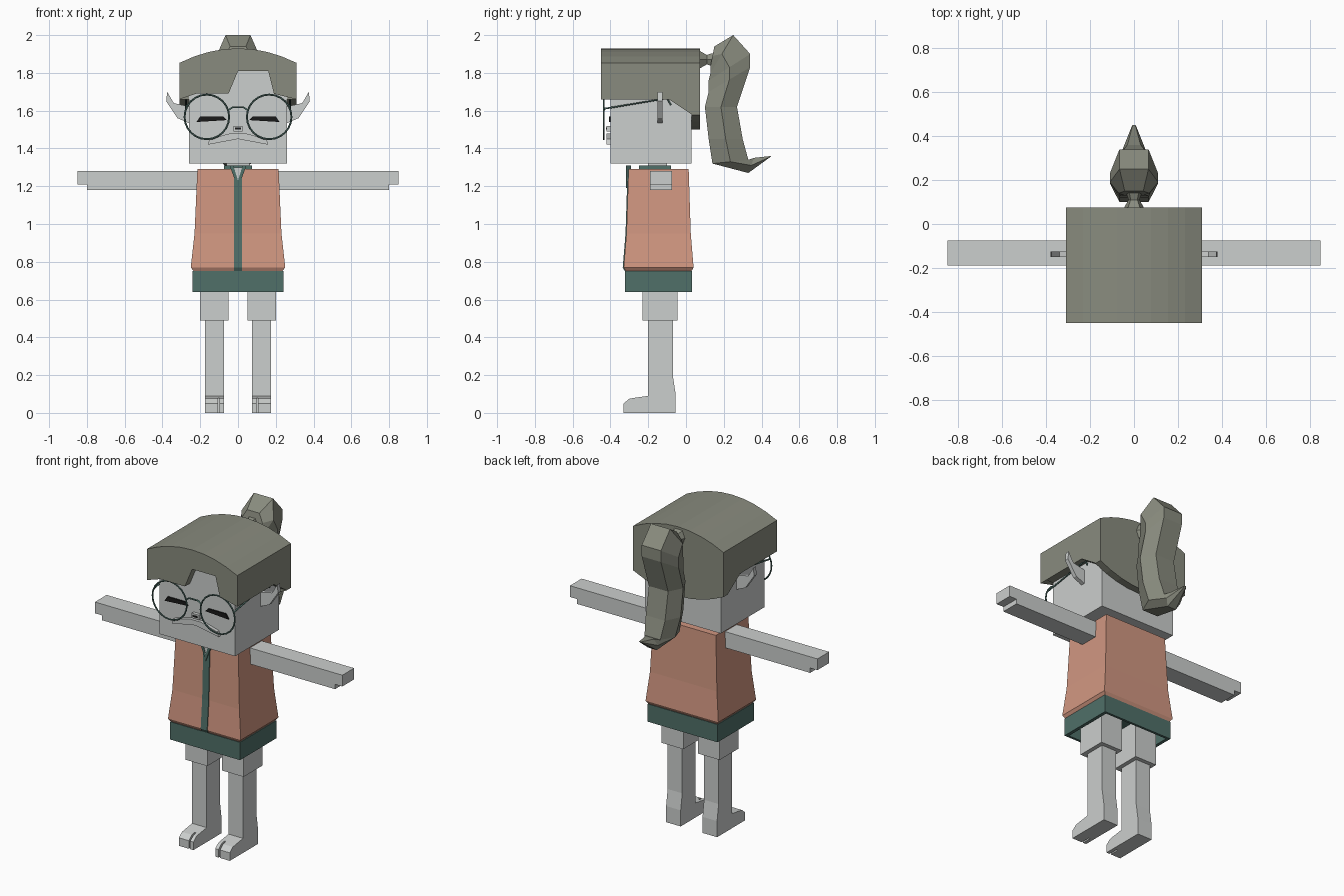
import bpy, bmesh, math
from mathutils import Vector

default_cube = bpy.data.objects.get("Cube")
if default_cube:
    bpy.data.objects.remove(default_cube, do_unlink=True)


def make_material(name, red, green, blue):
    colour = (red, green, blue, 1)
    material = bpy.data.materials.new(name)
    material.use_nodes = True
    material.diffuse_color = colour
    shader = material.node_tree.nodes["Principled BSDF"]
    shader.inputs["Base Color"].default_value = colour
    return material


skin = make_material("pale_grey", 0.6, 0.62, 0.61)
hair = make_material("grey_green", 0.25, 0.26, 0.21)
cloth = make_material("salmon", 0.64, 0.31, 0.22)
teal = make_material("dark_teal", 0.08, 0.16, 0.14)
black = make_material("black", 0.01, 0.01, 0.01)


def add_mirror(part):
    """Repeat a part made on the left side on the right side."""
    part.modifiers.new("Mirror", "MIRROR").use_axis[0] = True


def loft(name, rings, material, mirrored=False):
    """Join matching rings of points with faces and close both ends."""
    bm = bmesh.new()
    rows = [[bm.verts.new(point) for point in ring] for ring in rings]
    for lower, upper in zip(rows, rows[1:]):
        for i in range(len(lower)):
            bm.faces.new((lower[i - 1], lower[i], upper[i], upper[i - 1]))
    bm.faces.new(rows[0])
    bm.faces.new(rows[-1])
    bmesh.ops.recalc_face_normals(bm, faces=bm.faces)
    mesh = bpy.data.meshes.new(name)
    bm.to_mesh(mesh)
    bm.free()
    mesh.materials.append(material)
    part = bpy.data.objects.new(name, mesh)
    bpy.context.collection.objects.link(part)
    if mirrored:
        add_mirror(part)
    return part


def front_shape(name, outline, near, far, material, mirrored=False):
    """Extrude an outline drawn in x and z along y."""
    rings = [[(x, y, z) for x, z in outline] for y in (near, far)]
    return loft(name, rings, material, mirrored)


def side_shape(name, outline, inner, outer, material, mirrored=True):
    """Extrude an outline drawn in y and z along x."""
    rings = [[(x, y, z) for y, z in outline] for x in (inner, outer)]
    return loft(name, rings, material, mirrored)


def box(name, left, right, near, far, bottom, top, material, mirrored=False):
    outline = [(left, bottom), (right, bottom), (right, top), (left, top)]
    return front_shape(name, outline, near, far, material, mirrored)


def centred_box(name, half_width, near, far, bottom, top, material):
    return box(name, -half_width, half_width, near, far, bottom, top, material)


def wire(name, points, material, mirrored=False):
    """Thin round wire along a path."""
    curve = bpy.data.curves.new(name, "CURVE")
    curve.dimensions = "3D"
    curve.bevel_depth = wire_radius
    curve.bevel_resolution = 1
    spline = curve.splines.new("POLY")
    spline.points.add(len(points) - 1)
    for target, point in zip(spline.points, points):
        target.co = (*point, 1)
    curve.materials.append(material)
    part = bpy.data.objects.new(name, curve)
    bpy.context.collection.objects.link(part)
    bpy.ops.object.select_all(action="DESELECT")
    part.select_set(True)
    bpy.context.view_layer.objects.active = part
    bpy.ops.object.convert(target="MESH")
    if mirrored:
        add_mirror(bpy.context.object)


# Shared landmarks
face_front, head_back = -0.4, 0.03
hair_front, hair_back = -0.45, 0.075
hair_half, hair_inner, hair_base = 0.31, 0.255, 1.83
fringe_level, nape_level = 1.66, 1.58
body_y, body_depth_ratio = -0.145, 0.74

# Head and neck
centred_box("head", 0.26, face_front, head_back, 1.32, hair_base, skin)
centred_box("neck", 0.06, -0.2, -0.1, 1.27, 1.34, skin)

# Hair: every panel across the head shares the arched top
columns = [hair_half * step / 4 for step in range(-4, 5)]
crown_arch = [(x, 1.93 - 0.8 * x * x) for x in reversed(columns)]
nape_curve = [(x, 1.5 + 0.8 * x * x) for x in columns]
roof_base = [(-hair_half, hair_base), (hair_half, hair_base)]
fringe_edge = [(-hair_half, fringe_level), (-0.22, 1.69), (-0.05, 1.69), (0, 1.81),
               (0.16, 1.81), (0.19, 1.69), (hair_half, fringe_level)]
front_shape("hair_fringe", fringe_edge + crown_arch, hair_front, face_front, hair)
front_shape("hair_roof", roof_base + crown_arch, face_front, head_back, hair)
front_shape("hair_nape", nape_curve + crown_arch, head_back, hair_back, hair)
side_edge = [(face_front, hair_base), (head_back, hair_base), (head_back, nape_level),
             (-0.09, fringe_level), (face_front, fringe_level)]
side_shape("hair_sides", side_edge, hair_inner, hair_half, hair)

# Ponytail: six-sided sections between a front and a back point
def hexagon_section(front, back, half_width):
    front, back = Vector((0, *front)), Vector((0, *back))
    middle = (front + back) / 2
    wide, narrow = Vector((half_width, 0, 0)), Vector((0.6 * half_width, 0, 0))
    return [front - narrow, front + narrow, middle + wide,
            back + narrow, back - narrow, middle - wide]


tail_sections = [((0.13, 1.84), (0.15, 1.94)), ((0.13, 1.8), (0.25, 2)),
                 ((0.12, 1.76), (0.34, 1.9)), ((0.12, 1.7), (0.34, 1.83)),
                 ((0.1, 1.62), (0.27, 1.62)), ((0.12, 1.45), (0.3, 1.45)),
                 ((0.14, 1.32), (0.33, 1.34)), ((0.33, 1.27), (0.36, 1.35)),
                 ((0.44, 1.35), (0.45, 1.36))]
last = len(tail_sections) - 1
tail_rings = []
for i, (front, back) in enumerate(tail_sections):
    half_width = min(0.07 + 0.04 * i, 0.11, 0.01 + 0.04 * (last - i))
    tail_rings.append(hexagon_section(front, back, half_width))
loft("ponytail", tail_rings, hair)

# Hair tie, pinched in the middle
tie_z = 1.87
tie_rings = [hexagon_section((y, tie_z - radius), (y, tie_z + radius), radius)
             for y, radius in ((hair_back, 0.045), (0.11, 0.025), (0.14, 0.035))]
loft("hair_tie", tie_rings, hair)

# Face details
centred_box("nose", 0.025, -0.42, face_front, 1.49, 1.52, skin)
centred_box("nostril_mark", 0.015, -0.423, -0.42, 1.5, 1.51, black)
moustache_half = [(0, 1.45), (0.16, 1.42), (0.15, 1.45), (0.04, 1.48), (0, 1.48)]
front_shape("moustache", moustache_half, -0.42, face_front, skin, mirrored=True)
lash_outline = [(0.06, 1.55), (0.22, 1.54), (0.2, 1.57), (0.08, 1.57)]
front_shape("closed_eyes", lash_outline, face_front - 0.008, face_front, black, mirrored=True)
ear_outline = [(0.25, 1.53), (0.32, 1.56), (0.38, 1.65), (0.375, 1.7),
               (0.34, 1.64), (0.25, 1.62)]
front_shape("ears", ear_outline, -0.15, -0.125, skin, mirrored=True)

# Glasses
wire_radius, glasses_y, lens_x = 0.005, -0.435, 0.165
bpy.ops.mesh.primitive_torus_add(
    location=(0, 0, 0), major_segments=24, minor_segments=6,
    major_radius=0.118, minor_radius=wire_radius)
rims = bpy.context.object
rims.name = "glasses_rims"
for vertex in rims.data.vertices:
    x, y, z = vertex.co
    vertex.co = (x + lens_x, z + glasses_y, y + 1.567)
rims.data.materials.append(teal)
rims.data.update()
add_mirror(rims)
bridge = [(x, glasses_y, z) for x, z in
          ((-0.055, 1.6), (-0.03, 1.617), (0.03, 1.617), (0.055, 1.6))]
wire("glasses_bridge", bridge, teal)
temple = [(0.275, y, z) for y, z in
          ((glasses_y, 1.61), (-0.1, 1.665), (-0.08, 1.63))]
wire("glasses_temples", temple, teal, mirrored=True)

# Arms with a stepped hand
arm_outline = [(0.18, 1.18), (0.8, 1.18), (0.8, 1.21), (0.85, 1.21),
               (0.85, 1.28), (0.18, 1.28)]
front_shape("arms", arm_outline, -0.19, -0.075, skin, mirrored=True)

# Legs, feet and split toes
box("short_legs", 0.05, 0.2, -0.23, -0.045, 0.49, 0.74, skin, mirrored=True)
leg_inner, leg_outer, toe_root, toe_tip = 0.075, 0.175, -0.27, -0.33
leg_outline = [(-0.2, 0.5), (-0.07, 0.5), (-0.07, 0.2), (-0.055, 0.1),
               (-0.055, 0), (toe_root, 0), (toe_root, 0.08), (-0.2, 0.09)]
side_shape("legs", leg_outline, leg_inner, leg_outer, skin)
toe_outline = [(toe_root, 0), (toe_root, 0.08), (-0.3, 0.075), (toe_tip, 0.05), (toe_tip, 0)]
side_shape("big_toes", toe_outline, leg_inner, 0.097, skin)
side_shape("small_toes", toe_outline, 0.107, leg_outer, skin)


# Clothes: rectangular sections around the body
def body_section(half_width, z):
    depth = half_width * body_depth_ratio
    near, far = body_y - depth, body_y + depth
    return [(-half_width, near, z), (half_width, near, z),
            (half_width, far, z), (-half_width, far, z)]


def band_section(half_width, z):
    """Strip lying just proud of the jacket front."""
    front = body_y - half_width * body_depth_ratio
    near, far, side = front - 0.005, front + 0.02, 0.022
    return [(-side, near, z), (side, near, z), (side, far, z), (-side, far, z)]


jacket_levels = [(0.235, 0.75), (0.25, 0.77), (0.23, 0.95), (0.215, 1.29)]
loft("jacket", [body_section(*level) for level in jacket_levels], cloth)
loft("front_band", [band_section(*level) for level in jacket_levels], teal)

# Hollow skirt: ceiling, inner wall, rim and outer wall
skirt_levels = [(0.22, 0.72), (0.22, 0.64), (0.24, 0.64), (0.24, 0.75)]
loft("skirt", [body_section(*level) for level in skirt_levels], teal)

# Collar with an open neck
centred_box("collar", 0.075, -0.25, -0.08, 1.28, 1.31, teal)
front_shape("neck_opening", [(0, 1.23), (0.025, 1.3), (-0.025, 1.3)], -0.315, -0.29, skin)
lapel_outline = [(0, 1.19), (0.045, 1.31), (0.025, 1.31), (0, 1.23)]
front_shape("lapels", lapel_outline, -0.318, -0.29, teal, mirrored=True)
